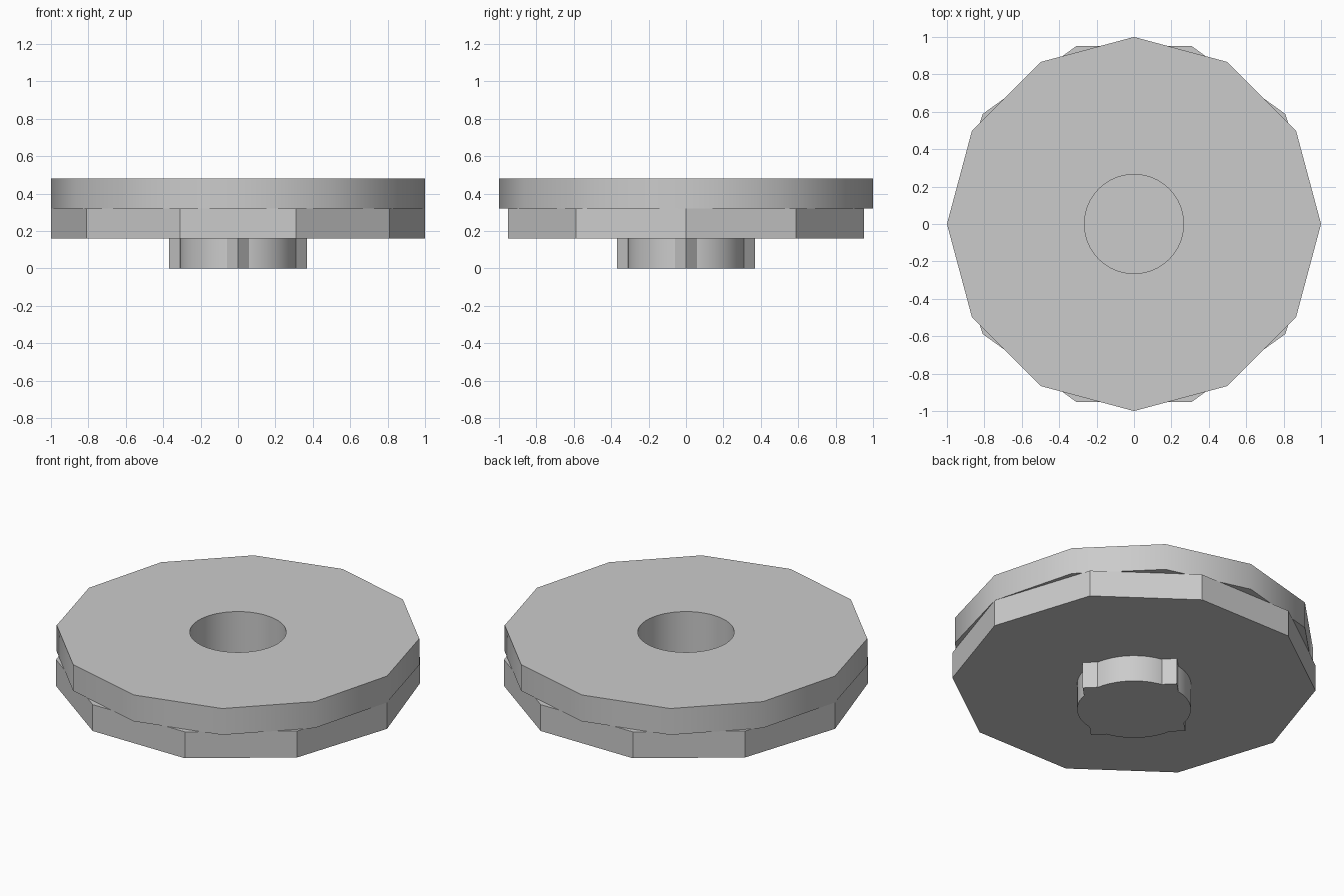
import bpy
import math

cube = bpy.data.objects.get("Cube")
if cube:
    bpy.data.objects.remove(cube, do_unlink=True)

# Single grey material
grey = bpy.data.materials.new("light_grey")
grey.use_nodes = True
colour = (0.6, 0.6, 0.6, 1)
grey.diffuse_color = colour
grey.node_tree.nodes["Principled BSDF"].inputs["Base Color"].default_value = colour

LAYER = 0.16  # each tier has the same height


def prism(name, sides, radius, bottom, top, x=0, y=0, turn=0):
    bpy.ops.mesh.primitive_cylinder_add(
        vertices=sides, radius=radius, depth=top - bottom,
        location=(x, y, (bottom + top) / 2), rotation=(0, 0, turn))
    obj = bpy.context.object
    obj.name = obj.data.name = name
    obj.data.materials.append(grey)
    return obj


def combine(target, tool, operation):
    mod = target.modifiers.new(operation.lower(), 'BOOLEAN')
    mod.operation = operation
    mod.solver = 'EXACT'
    mod.object = tool
    bpy.context.view_layer.objects.active = target
    bpy.ops.object.modifier_apply(modifier=mod.name)


def smooth(obj, degrees):
    bpy.ops.object.select_all(action='DESELECT')
    obj.select_set(True)
    bpy.context.view_layer.objects.active = obj
    bpy.ops.object.shade_smooth_by_angle(angle=math.radians(degrees))


# Two stacked polygonal discs with a round socket sunk through both
upper_disc = prism("upper_disc", 12, 1, 2 * LAYER, 3 * LAYER)
lower_disc = prism("lower_disc", 10, 1, LAYER, 2 * LAYER, turn=math.pi / 2)
bore = prism("socket_cutter", 64, 0.265, LAYER / 2, 4 * LAYER)
bore.hide_render = True
for disc in (upper_disc, lower_disc):
    combine(disc, bore, 'DIFFERENCE')
    smooth(disc, 32)
bpy.data.objects.remove(bore, do_unlink=True)

# Round foot with four diamond-shaped locating pins around its rim
foot = prism("foot", 64, 0.313, 0, LAYER)
for i in range(4):
    angle = i * math.pi / 2
    pin = prism("locating_pin", 4, 0.058, 0, LAYER,
                0.31 * math.cos(angle), 0.31 * math.sin(angle))
    combine(foot, pin, 'UNION')
    bpy.data.objects.remove(pin, do_unlink=True)
smooth(foot, 30)
